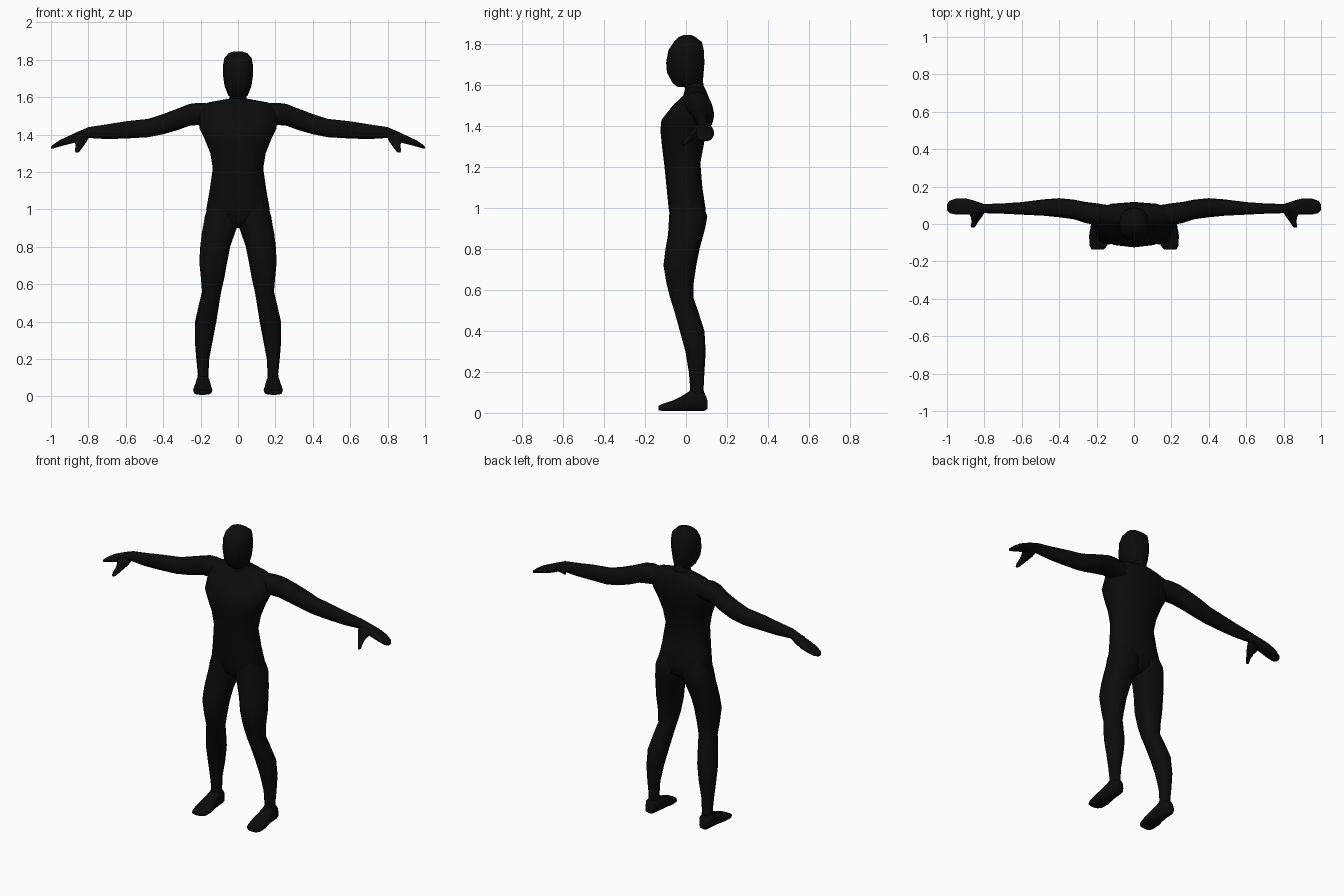
import bpy, bmesh, math

skin = bpy.data.materials.new("near_black")
skin.diffuse_color = (0.0035, 0.0035, 0.0035, 1)


def loft(name, axis, sections, sides=12, power=0.85, mirror=False):
    """Skin rounded sections (pos, a0, a1, b0, b1) placed along an axis."""
    bm = bmesh.new()
    rings = []
    for pos, a0, a1, b0, b1 in sections:
        ring = []
        for i in range(sides):
            t = 2 * math.pi * i / sides
            c, s = math.cos(t), math.sin(t)
            a = (a0 + a1) / 2 + (a1 - a0) / 2 * math.copysign(abs(c) ** power, c)
            b = (b0 + b1) / 2 + (b1 - b0) / 2 * math.copysign(abs(s) ** power, s)
            co = {"x": (pos, a, b), "y": (a, pos, b), "z": (a, b, pos)}[axis]
            ring.append(bm.verts.new(co))
        rings.append(ring)
    for lo, hi in zip(rings, rings[1:]):
        for i in range(sides):
            j = (i + 1) % sides
            bm.faces.new((lo[i], lo[j], hi[j], hi[i]))
    bm.faces.new(rings[0])
    bm.faces.new(rings[-1])
    bmesh.ops.recalc_face_normals(bm, faces=bm.faces)
    mesh = bpy.data.meshes.new(name)
    bm.to_mesh(mesh)
    bm.free()
    mesh.materials.append(skin)
    ob = bpy.data.objects.new(name, mesh)
    bpy.context.collection.objects.link(ob)
    if mirror:
        ob.modifiers.new("Mirror", "MIRROR").use_mirror_merge = False
    bpy.ops.object.select_all(action="DESELECT")
    ob.select_set(True)
    bpy.context.view_layer.objects.active = ob
    bpy.ops.object.shade_smooth_by_angle(angle=math.radians(50))
    return ob


def centred(rows):
    """Turn (z, half width, front, back) rows into symmetric sections."""
    return [(z, -w, w, f, b) for z, w, f, b in rows]


# Trunk from crotch to shoulders
loft("torso", "z", centred([
    (0.90, 0.03, -0.04, 0.05), (0.94, 0.15, -0.075, 0.095),
    (1.00, 0.17, -0.085, 0.095), (1.10, 0.152, -0.095, 0.08),
    (1.22, 0.135, -0.107, 0.07), (1.30, 0.148, -0.117, 0.085),
    (1.38, 0.18, -0.125, 0.10), (1.43, 0.205, -0.12, 0.112),
    (1.50, 0.215, -0.065, 0.118), (1.55, 0.205, -0.012, 0.108),
    (1.572, 0.16, 0.0, 0.098), (1.59, 0.06, 0.01, 0.09)]), power=0.8)

# Neck and head
loft("neck", "z", centred([
    (1.54, 0.09, -0.015, 0.10), (1.58, 0.055, -0.005, 0.092),
    (1.60, 0.045, -0.01, 0.085), (1.66, 0.045, -0.01, 0.08)]))
loft("head", "z", centred([
    (1.59, 0.03, -0.04, 0.05), (1.61, 0.052, -0.065, 0.082),
    (1.66, 0.072, -0.093, 0.086), (1.71, 0.079, -0.097, 0.09),
    (1.77, 0.08, -0.086, 0.087), (1.81, 0.073, -0.06, 0.078),
    (1.835, 0.05, -0.035, 0.045), (1.845, 0.02, -0.01, 0.025)]))

# Legs
loft("leg", "z", [
    (0.06, 0.155, 0.218, 0.01, 0.09), (0.12, 0.158, 0.215, 0.02, 0.086),
    (0.20, 0.154, 0.223, 0.014, 0.09), (0.30, 0.135, 0.231, -0.003, 0.096),
    (0.40, 0.116, 0.23, -0.03, 0.09), (0.50, 0.10, 0.207, -0.058, 0.058),
    (0.56, 0.09, 0.192, -0.077, 0.037), (0.63, 0.074, 0.198, -0.095, 0.037),
    (0.72, 0.058, 0.207, -0.11, 0.05), (0.80, 0.042, 0.202, -0.10, 0.066),
    (0.87, 0.018, 0.194, -0.088, 0.085), (0.91, 0.003, 0.186, -0.085, 0.095),
    (0.96, 0.003, 0.178, -0.083, 0.104), (1.04, 0.01, 0.155, -0.07, 0.075)],
    mirror=True)

# Feet from heel to toe
loft("foot", "y", [
    (0.105, 0.168, 0.212, 0.02, 0.06), (0.09, 0.156, 0.22, 0.01, 0.10),
    (0.03, 0.150, 0.225, 0.008, 0.115), (-0.01, 0.144, 0.231, 0.008, 0.088),
    (-0.06, 0.137, 0.24, 0.008, 0.062), (-0.115, 0.143, 0.238, 0.008, 0.044),
    (-0.135, 0.16, 0.228, 0.014, 0.034)], power=0.75, mirror=True)

# Arms from shoulder to fingertips
loft("arm", "x", [
    (0.13, 0.01, 0.10, 1.46, 1.565), (0.21, -0.005, 0.112, 1.452, 1.57),
    (0.26, 0.005, 0.118, 1.447, 1.564), (0.32, 0.025, 0.13, 1.425, 1.54),
    (0.40, 0.036, 0.138, 1.402, 1.51), (0.48, 0.044, 0.132, 1.386, 1.484),
    (0.60, 0.05, 0.117, 1.379, 1.471), (0.70, 0.055, 0.11, 1.376, 1.455),
    (0.80, 0.058, 0.107, 1.382, 1.44), (0.86, 0.053, 0.127, 1.36, 1.414),
    (0.90, 0.05, 0.137, 1.35, 1.395), (0.95, 0.05, 0.136, 1.337, 1.372),
    (0.985, 0.058, 0.125, 1.327, 1.349), (1.0, 0.075, 0.105, 1.326, 1.336)],
    mirror=True)

# Thumbs reaching forward and down
loft("thumb", "y", [
    (0.09, 0.80, 0.885, 1.37, 1.405), (0.06, 0.80, 0.885, 1.352, 1.41),
    (0.035, 0.815, 0.872, 1.337, 1.385), (0.01, 0.834, 0.868, 1.318, 1.352),
    (-0.01, 0.846, 0.873, 1.304, 1.33), (-0.02, 0.855, 0.87, 1.303, 1.315)],
    sides=8, mirror=True)
